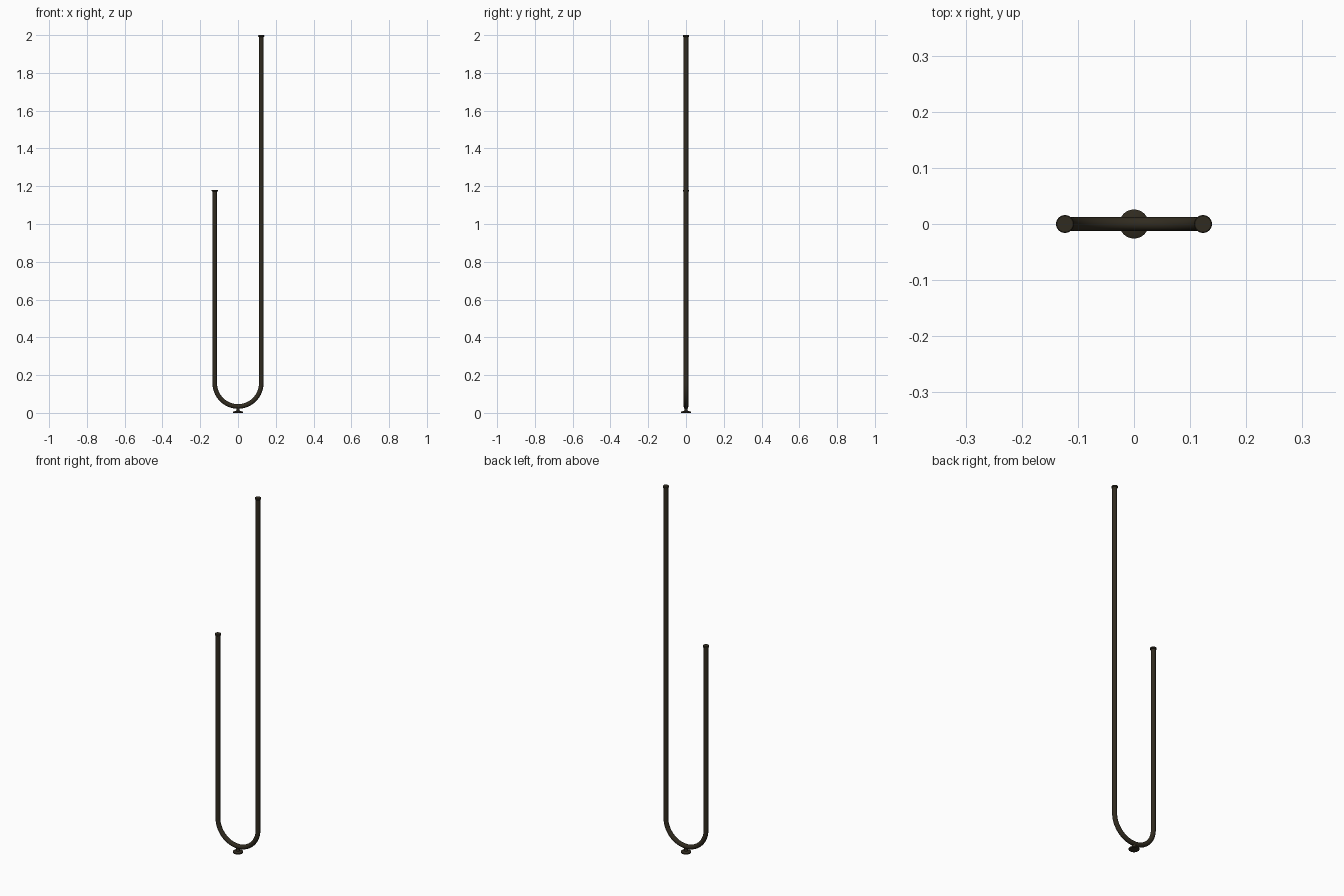
import bpy, bmesh, math
from mathutils import Vector

if "Cube" in bpy.data.objects:
    bpy.data.objects.remove(bpy.data.objects["Cube"])

mat = bpy.data.materials.new("dark_bronze")
mat.diffuse_color = (0.03, 0.024, 0.014, 1)
mat.use_nodes = True
mat.node_tree.nodes["Principled BSDF"].inputs["Base Color"].default_value = mat.diffuse_color

LEG_X, TUBE_R, BEND_Z = 0.123, 0.0122, 0.157
SIDES = 24


def finish(name, bm):
    bmesh.ops.recalc_face_normals(bm, faces=bm.faces)
    me = bpy.data.meshes.new(name)
    bm.to_mesh(me)
    bm.free()
    ob = bpy.data.objects.new(name, me)
    bpy.context.collection.objects.link(ob)
    me.materials.append(mat)
    bpy.ops.object.select_all(action='DESELECT')
    ob.select_set(True)
    bpy.context.view_layer.objects.active = ob
    bpy.ops.object.shade_smooth_by_angle(angle=math.radians(35))
    return ob


def skin(bm, rings):
    for a, b in zip(rings, rings[1:]):
        for i in range(SIDES):
            j = (i + 1) % SIDES
            bm.faces.new((a[i], a[j], b[j], b[i]))
    bm.faces.new(rings[0])
    bm.faces.new(rings[-1])


def lathe(name, profile, x=0, z=0):
    bm = bmesh.new()
    rings = []
    for r, h in profile:
        rings.append([bm.verts.new((x + r * math.cos(t), r * math.sin(t), z + h))
                      for t in (2 * math.pi * i / SIDES for i in range(SIDES))])
    skin(bm, rings)
    return finish(name, bm)


# J-shaped tube: short leg, half-circle bend, long leg
path = [(Vector((-LEG_X, 0, 1.175)), math.pi)]
for k in range(33):
    a = math.pi + math.pi * k / 32
    path.append((Vector((LEG_X * math.cos(a), 0, BEND_Z + LEG_X * math.sin(a))), a))
path.append((Vector((LEG_X, 0, 1.995)), 2 * math.pi))
bm = bmesh.new()
rings = []
for p, a in path:
    out = Vector((math.cos(a), 0, math.sin(a)))
    rings.append([bm.verts.new(p + TUBE_R * (out * math.cos(t) + Vector((0, 1, 0)) * math.sin(t)))
                  for t in (2 * math.pi * i / SIDES for i in range(SIDES))])
skin(bm, rings)
finish("bent_tube", bm)

# Rim caps on both leg ends
cap = [(0.0145, -0.009), (0.016, -0.0075), (0.016, -0.0015), (0.0145, 0)]
lathe("short_leg_cap", cap, -LEG_X, 1.181)
lathe("long_leg_cap", cap, LEG_X, 2.0)

# Foot: small round base with a narrow neck
lathe("foot", [(0.026, 0), (0.026, 0.006), (0.023, 0.008), (0.010, 0.010),
               (0.008, 0.015), (0.010, 0.026)])
